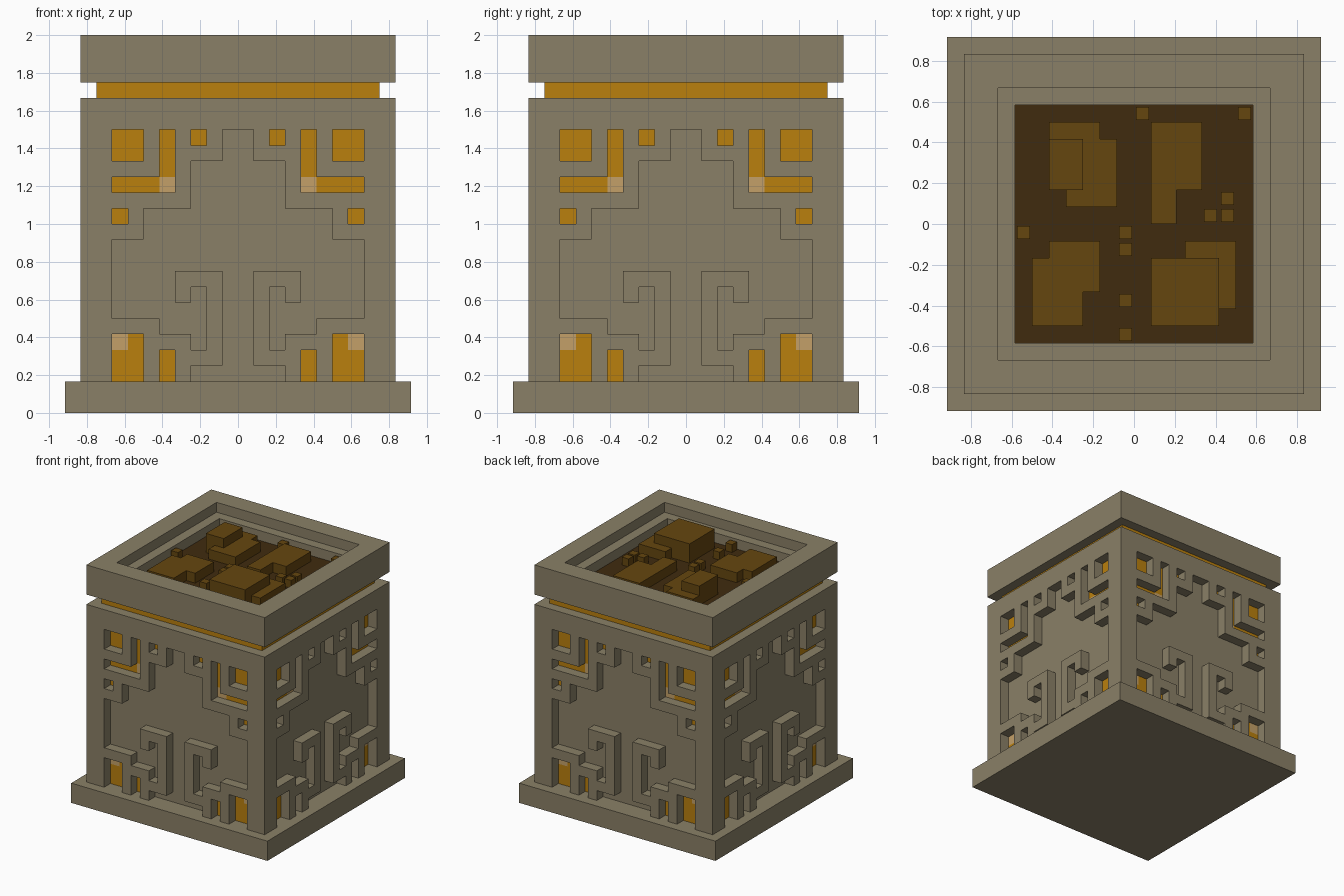
import bpy, bmesh
from math import pi
from mathutils import Matrix, Vector

U = 1 / 12  # the whole model sits on this grid unit

cube = bpy.data.objects.get("Cube")
if cube:
    bpy.data.objects.remove(cube, do_unlink=True)


def material(name, rgb):
    lin = [((c / 255 + 0.055) / 1.055) ** 2.4 for c in rgb] + [1]
    m = bpy.data.materials.new(name)
    m.use_nodes = True
    m.diffuse_color = lin
    m.node_tree.nodes["Principled BSDF"].inputs["Base Color"].default_value = lin
    return m


stone = material("stone", (138, 128, 103))
amber = material("amber", (186, 128, 13))
pale = material("pale_glow", (196, 160, 104))
brown = material("brown", (101, 70, 15))
dark = material("dark_brown", (64, 43, 15))


def finish(name, bm, *mats):
    bmesh.ops.scale(bm, vec=(U, U, U), verts=bm.verts)
    me = bpy.data.meshes.new(name)
    bm.to_mesh(me)
    bm.free()
    for m in mats:
        me.materials.append(m)
    ob = bpy.data.objects.new(name, me)
    bpy.context.collection.objects.link(ob)
    return ob


def box(name, x0, x1, y0, y1, z0, z1, mat):
    bm = bmesh.new()
    size = Matrix.Diagonal((x1 - x0, y1 - y0, z1 - z0, 1))
    centre = Matrix.Translation(((x0 + x1) / 2, (y0 + y1) / 2, (z0 + z1) / 2))
    bmesh.ops.create_cube(bm, size=1, matrix=centre @ size)
    return finish(name, bm, mat)


def square_ring(name, profile, mat):
    """Sweep a closed (half width, height) profile round a square."""
    bm = bmesh.new()
    rings = [[bm.verts.new((sx * r, sy * r, z))
              for sx, sy in ((-1, -1), (1, -1), (1, 1), (-1, 1))] for r, z in profile]
    for a, b in zip(rings, rings[1:] + rings[:1]):
        for i in range(4):
            j = (i + 1) % 4
            bm.faces.new((a[i], a[j], b[j], b[i]))
    bmesh.ops.recalc_face_normals(bm, faces=bm.faces)
    return finish(name, bm, mat)


# Wall pattern, one half as (x0, x1, z0, z1); mirrored by |x|
RECESS = [(0, 1, 2, 18), (0, 3, 13, 16), (0, 6, 11, 13), (0, 8, 9, 11), (0, 3, 2, 3),
          (4, 8, 6, 9), (2, 4, 6, 7), (2, 3, 4, 8), (2, 5, 5, 6)]
GLOW = [(6, 8, 16, 18), (4, 5, 14, 18), (4, 8, 14, 15), (2, 3, 17, 18), (7, 8, 12, 13),
        (4, 5, 2, 4), (6, 8, 2, 5)]
PALE = [(4, 5, 14, 15), (7, 8, 4, 5)]


def inside(p, rects):
    return any(a < abs(p.x) < b and c < p.z < d for a, b, c, d in rects)


def carved_wall(name, turn):
    bm = bmesh.new()
    grid = {(x, z): bm.verts.new((x, -9, z)) for x in range(-10, 10) for z in range(2, 21)}
    for x in range(-10, 9):
        for z in range(2, 20):
            bm.faces.new([grid[k] for k in ((x, z), (x + 1, z), (x + 1, z + 1), (x, z + 1))])
    # glowing cells stay on the back plane, solid cells are pushed out
    solid = []
    for f in bm.faces:
        c = f.calc_center_median()
        if inside(c, GLOW):
            f.material_index = 2 if inside(c, PALE) else 1
        elif not inside(c, RECESS):
            solid.append(f)
    out = bmesh.ops.extrude_face_region(bm, geom=solid)["geom"]
    bmesh.ops.translate(bm, vec=(0, -1, 0), verts=[v for v in out if isinstance(v, bmesh.types.BMVert)])
    old = [f for f in solid if f.is_valid]
    if old:
        bmesh.ops.delete(bm, geom=old, context="FACES")
    bm.normal_update()
    for f in bm.faces:
        if abs(f.normal.y) < 0.5:
            f.material_index = 0
    bmesh.ops.dissolve_limit(bm, angle_limit=0.01, verts=bm.verts, edges=bm.edges,
                             delimit={"MATERIAL"})
    bmesh.ops.rotate(bm, matrix=Matrix.Rotation(turn * pi / 2, 3, "Z"), verts=bm.verts)
    return finish(name, bm, stone, amber, pale)


for turn, side in enumerate(("front", "left", "back", "right")):
    carved_wall(side + "_wall", turn)

# Base slab, glowing band and stepped rim
box("base_slab", -11, 11, -11, 11, 0, 2, stone)
box("glowing_band", -9, 9, -9, 9, 20, 21, amber)
square_ring("rim", [(10, 21), (10, 24), (8, 24), (8, 23), (7, 23), (7, 21)], stone)
box("well_floor", -7, 7, -7, 7, 21, 22, dark)

# Blocks in the well: (x0, x1, y0, y1, height)
BLOCKS = [(-5, -2, 2, 6, 1), (-4, -1, 1, 5, 1), (-5, -3, 2, 5, 1.95),
          (1, 4, 2, 6, 1), (1, 2.5, 0, 2, 1),
          (-5, -2, -4, -1, 1), (-6, -3, -6, -2, 1),
          (3, 6, -5, -1, 1), (1, 5, -6, -2, 1.95)]
for i, (a, b, c, d, h) in enumerate(BLOCKS):
    box(f"well_block_{i + 1}", a, b, c, d, 22, 22 + h, brown)

# Small cubes by their lower corner
PEBBLES = [(-1, -2), (-1, -1), (-1, -5), (-1, -7), (0, 6), (6, 6), (-7, -1),
           (5, 1), (5, 0), (4, 0)]
for i, (x, y) in enumerate(PEBBLES):
    e = 0.12
    box(f"well_cube_{i + 1}", x + e, x + 1 - e, y + e, y + 1 - e, 22, 22.8, brown)
